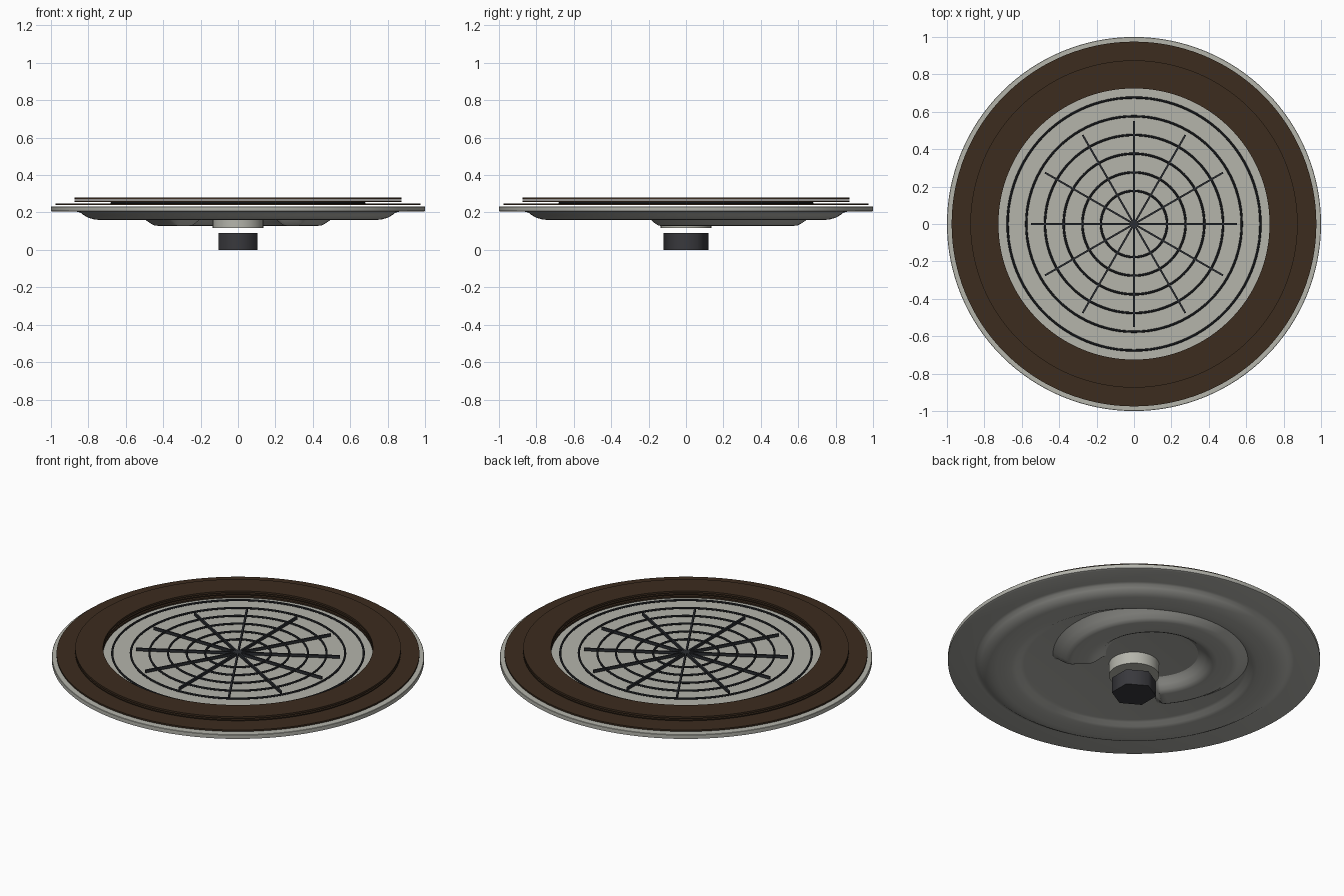
import bpy, bmesh, math
from math import cos, sin, radians, pi

if "Cube" in bpy.data.objects:
    bpy.data.objects.remove(bpy.data.objects["Cube"])


def material(name, rgb):
    m = bpy.data.materials.new(name)
    m.diffuse_color = (*rgb, 1)
    m.use_nodes = True
    m.node_tree.nodes["Principled BSDF"].inputs["Base Color"].default_value = m.diffuse_color
    return m


PAN = material("pan_metal", (0.42, 0.42, 0.39))
LIGHT = material("light_metal", (0.46, 0.46, 0.41))
BROWN = material("brown", (0.045, 0.025, 0.013))
WIRE = material("wire", (0.024, 0.027, 0.032))
KNOB = material("knob", (0.04, 0.04, 0.046))


def finish(bm, name, mat, angle=35):
    bmesh.ops.recalc_face_normals(bm, faces=bm.faces)
    me = bpy.data.meshes.new(name)
    bm.to_mesh(me)
    bm.free()
    ob = bpy.data.objects.new(name, me)
    bpy.context.collection.objects.link(ob)
    me.materials.append(mat)
    if angle:
        bpy.ops.object.select_all(action='DESELECT')
        ob.select_set(True)
        bpy.context.view_layer.objects.active = ob
        bpy.ops.object.shade_smooth_by_angle(angle=radians(angle))
    return ob


def sweep(bm, sections, closed_path, closed_profile):
    """Skin a list of cross-sections with quads."""
    rows = [[bm.verts.new(p) for p in s] for s in sections]
    n, k = len(rows), len(rows[0])
    for i in range(n if closed_path else n - 1):
        a, b = rows[i], rows[(i + 1) % n]
        for j in range(k if closed_profile else k - 1):
            q = (j + 1) % k
            bm.faces.new((a[j], a[q], b[q], b[j]))


def lathe(name, profile, mat, closed=False, steps=128):
    bm = bmesh.new()
    angles = [2 * pi * i / steps for i in range(steps)]
    sweep(bm, [[(r * cos(a), r * sin(a), z) for r, z in profile]
               for a in angles], True, closed)
    bmesh.ops.remove_doubles(bm, verts=bm.verts, dist=1e-5)
    return finish(bm, name, mat)


def flat_ring(name, r0, r1, z0, z1, mat):
    return lathe(name, [(r0, z0), (r1, z0), (r1, z1), (r0, z1)], mat, True)


# Pressed pan underside: recessed middle, rounded raised ring, flat rim
lathe("pan", [(0, 0.185), (0.59, 0.185), (0.61, 0.180), (0.635, 0.167),
              (0.66, 0.161), (0.70, 0.160), (0.74, 0.160), (0.77, 0.163),
              (0.80, 0.172), (0.825, 0.186), (0.842, 0.199), (0.86, 0.204),
              (0.99, 0.204), (1.0, 0.208), (1.0, 0.216)], PAN)

# Light plate covering the pan
lathe("top_plate", [(0, 0.216), (1.0, 0.216), (1.0, 0.230),
                    (0.998, 0.232), (0, 0.232)], LIGHT)

# Stacked thin brown rings with air gaps
flat_ring("lower_ring", 0.725, 0.975, 0.240, 0.249, BROWN)
flat_ring("middle_ring", 0.725, 0.875, 0.257, 0.263, BROWN)
flat_ring("upper_ring", 0.725, 0.875, 0.270, 0.281, BROWN)

# C-shaped rib under the pan, open to the front, with sloped ends
BASE = 0.187
profile = [(0.245, BASE), (0.265, 0.175), (0.285, 0.157), (0.310, 0.140),
           (0.330, 0.131), (0.350, 0.129), (0.430, 0.129), (0.447, 0.131),
           (0.465, 0.140), (0.490, 0.157), (0.515, 0.175), (0.535, BASE)]
steps = 72
slope = [(0, 0.0), (2, 0.35), (4.5, 0.9), (6, 1.0)]   # degrees in, height
stations = [(-48 + a, h) for a, h in slope]
stations += [(-42 + 264 * i / steps, 1.0) for i in range(1, steps)]
stations += [(228 - a, h) for a, h in reversed(slope)]
bm = bmesh.new()
sweep(bm, [[(r * cos(radians(a)), 0.15 + r * sin(radians(a)),
             BASE + (z - BASE) * h) for r, z in profile]
           for a, h in stations], False, False)
finish(bm, "curved_rib", PAN, 45)

# Centre boss and hexagonal knob below it
lathe("centre_boss", [(0, 0.116), (0.135, 0.116), (0.135, 0.186)], LIGHT, steps=64)
bm = bmesh.new()
bmesh.ops.create_cone(bm, cap_ends=True, segments=6, radius1=0.121,
                      radius2=0.121, depth=0.09)
has_y_corner = any(abs(v.co.x) < 1e-3 for v in bm.verts)
for v in bm.verts:
    if not has_y_corner:
        v.co.x, v.co.y = v.co.y, v.co.x
    v.co.z += 0.045
finish(bm, "hex_knob", KNOB, 65)

# Grille: concentric wire rings
for i, r in enumerate((0.177, 0.276, 0.376, 0.476, 0.576, 0.676)):
    lathe(f"grille_ring_{i + 1}",
          [(r + 0.006 * cos(pi * k / 4), 0.250 + 0.006 * sin(pi * k / 4))
           for k in range(8)], WIRE, True, 96)

# Grille: six bars crossing the centre, forming twelve spokes
for i in range(6):
    a = pi * i / 6
    bm = bmesh.new()
    bmesh.ops.create_cube(bm, size=1)
    for v in bm.verts:
        x, y = v.co.x * 1.10, v.co.y * 0.010
        v.co = (x * cos(a) - y * sin(a), x * sin(a) + y * cos(a),
                0.251 + v.co.z * 0.016)
    finish(bm, f"grille_bar_{i + 1}", WIRE, 0)
